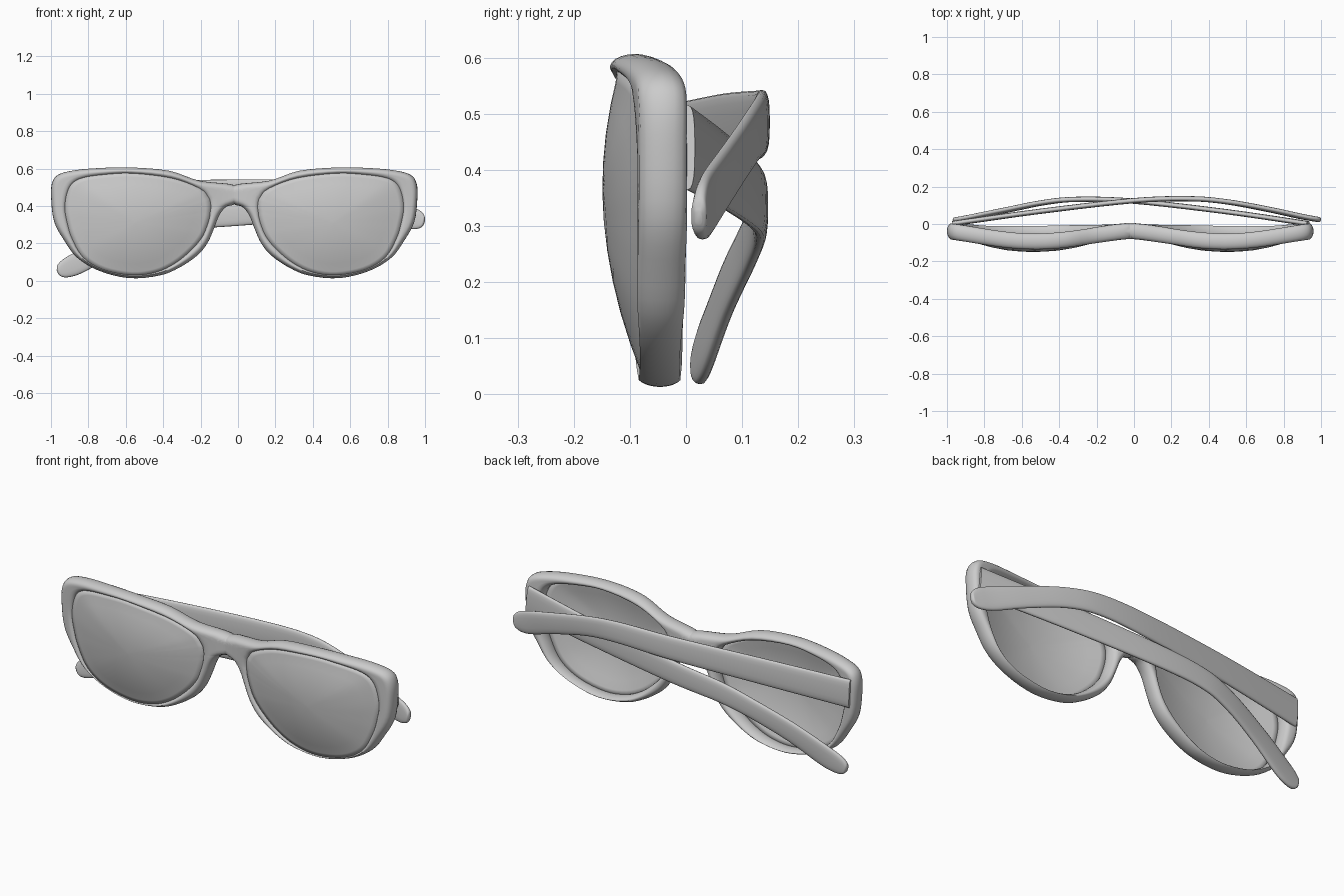
import bpy, bmesh, math
from mathutils import Vector

if "Cube" in bpy.data.objects:
    bpy.data.objects.remove(bpy.data.objects["Cube"])

CX = -0.02  # the front frame sits slightly off centre


def catmull(pts, n, closed):
    """Smooth curve through points of any dimension."""
    out, m = [], len(pts)
    get = (lambda i: pts[i % m]) if closed else (lambda i: pts[min(max(i, 0), m - 1)])
    for i in range(m if closed else m - 1):
        a, b, c, d = (get(i + k) for k in (-1, 0, 1, 2))
        for j in range(n):
            t = j / n
            out.append([0.5 * (2*q + (r-p)*t + (2*p-5*q+4*r-s)*t*t + (3*q-p-3*r+s)*t**3)
                        for p, q, r, s in zip(a, b, c, d)])
    if not closed:
        out.append(list(pts[-1]))
    return out


def finish(name, bm, angle=50):
    bmesh.ops.remove_doubles(bm, verts=bm.verts, dist=1e-5)
    bmesh.ops.recalc_face_normals(bm, faces=bm.faces)
    me = bpy.data.meshes.new(name)
    bm.to_mesh(me)
    bm.free()
    ob = bpy.data.objects.new(name, me)
    bpy.context.collection.objects.link(ob)
    bpy.ops.object.select_all(action='DESELECT')
    ob.select_set(True)
    bpy.context.view_layer.objects.active = ob
    bpy.ops.object.shade_smooth_by_angle(angle=math.radians(angle))
    return ob


def bridge_rings(bm, rings, closed):
    for a, b in zip(rings, rings[1:]):
        n = len(a)
        for i in range(n if closed else n - 1):
            k = (i + 1) % n
            bm.faces.new((a[i], a[k], b[k], b[i]))


def sheet_y(x, z):
    """Curved mid surface of the front: each lens area bows forward, more at the top."""
    s = math.sin(math.pi * min(max(x, 0), 1))
    return -0.037 - (0.008 + 0.083 * z) * max(s, 0) ** 1.3


# Half outline in matching pairs: outer x, z and lens opening x, z
pairs = [
    (0, .512, .145, .44), (.187, .535, .185, .485), (.348, .588, .33, .54),
    (.561, .606, .545, .567), (.749, .601, .695, .56), (.87, .588, .80, .545),
    (.945, .565, .855, .52), (.975, .52, .885, .47), (.979, .44, .898, .39),
    (.963, .315, .885, .31), (.909, .215, .86, .23), (.84, .123, .802, .13),
    (.722, .053, .695, .065), (.561, .014, .545, .037), (.40, .028, .42, .053),
    (.294, .07, .32, .10), (.198, .135, .235, .17), (.144, .20, .18, .235),
    (.11, .275, .155, .29), (.08, .35, .14, .34), (.043, .395, .136, .37),
    (0, .41, .134, .39), (0, .46, .136, .415)]
loop = catmull(pairs, 4, True)
outer = [Vector((p[0] if p[0] > 1e-3 else 0, p[1])) for p in loop]
inner = [Vector((p[2], p[3])) for p in loop]
N = len(loop)
edges = [(c[i], c[(i + 1) % N]) for c in (outer, inner) for i in range(N)
         if c[i].x > 0 or c[(i + 1) % N].x > 0]


def edge_distance(p):
    best = 9
    for a, b in edges:
        ab = b - a
        t = min(max((p - a).dot(ab) / max(ab.length_squared, 1e-12), 0), 1)
        best = min(best, (p - a - ab * t).length)
    return best


# Front frame: rounded by distance from the outline, then mirrored
bm = bmesh.new()
STEPS = 10
for side in (-1, 1):
    rings = []
    for j in range(STEPS + 1):
        s = 0.5 - 0.5 * math.cos(math.pi * j / STEPS)
        ring = []
        for o, i in zip(outer, inner):
            p = i.lerp(o, s)
            k = 1 - min(edge_distance(p) / 0.024, 1)
            h = 0.043 * math.sqrt(max(1 - k * k, 0))
            ring.append(bm.verts.new((p.x, sheet_y(p.x, p.y) + side * h, p.y)))
        rings.append(ring)
    bridge_rings(bm, rings, True)
frame = finish("front_frame", bm, 70)
frame.location.x = CX
frame.modifiers.new("mirror", 'MIRROR')

# Lenses: domed discs filling the openings
bm = bmesh.new()
centre = Vector((.53, .31))
rings = []
for s in (1.03, .95, .8, .6, .4, .2, .02):
    ring = []
    for i in inner:
        p = centre.lerp(i, s)
        y = sheet_y(p.x, p.y) - 0.026 - 0.045 * max(1 - s * s, 0)
        ring.append(bm.verts.new((p.x, y, p.y)))
    rings.append(ring)
bridge_rings(bm, rings, True)
bm.faces.new(rings[-1])
lens = finish("lenses", bm, 60)
lens.location.x = CX
sol = lens.modifiers.new("thickness", 'SOLIDIFY')
sol.thickness = 0.01
sol.offset = 0
lens.modifiers.new("mirror", 'MIRROR')


# Folded temple arms: flattened section swept along x, y, z, half height
def arm(name, path):
    bm = bmesh.new()
    pts = catmull(path, 5, False)
    rings, M = [], 20
    for i, p in enumerate(pts):
        a, b = pts[max(i - 1, 0)], pts[min(i + 1, len(pts) - 1)]
        t = (Vector(b[:3]) - Vector(a[:3])).normalized()
        n = Vector((0, 1, 0))
        n = (n - t * n.dot(t)).normalized()
        w = t.cross(n)
        ring = []
        for k in range(M):
            c, s = math.cos(2 * math.pi * k / M), math.sin(2 * math.pi * k / M)
            u = math.copysign(abs(c) ** .7, c) * p[3]
            v = math.copysign(abs(s) ** .7, s) * min(.014, p[3] * .5)
            ring.append(bm.verts.new(Vector(p[:3]) + w * u + n * v))
        rings.append(ring)
    bridge_rings(bm, rings, True)
    bm.faces.new(rings[0])
    bm.faces.new(rings[-1])
    finish(name, bm)


arm("upper_temple_arm", [
    (-.97, .002, .447, .076), (-.5, .068, .466, .070), (0, .125, .479, .062),
    (.3, .135, .484, .056), (.5, .118, .460, .052), (.72, .078, .400, .055),
    (.88, .043, .348, .060), (.95, .030, .328, .054), (.985, .024, .318, .036),
    (.997, .022, .315, .012)])
arm("lower_temple_arm", [
    (.93, .002, .440, .076), (.5, .065, .400, .068), (0, .122, .354, .060),
    (-.3, .132, .325, .055), (-.48, .115, .275, .052), (-.68, .075, .190, .054),
    (-.84, .042, .103, .058), (-.91, .029, .070, .052), (-.95, .022, .053, .036),
    (-.965, .020, .047, .012)])

# Hinge blocks between the frame and the arms
for side in (-1, 1):
    bm = bmesh.new()
    bmesh.ops.create_cube(bm, size=1)
    for v in bm.verts:
        v.co = (CX + side * .925 + v.co.x * .05, -.008 + v.co.y * .03, .445 + v.co.z * .11)
    bmesh.ops.bevel(bm, geom=bm.edges[:], offset=.005, segments=2, affect='EDGES')
    finish("hinge_left" if side < 0 else "hinge_right", bm, 40)
